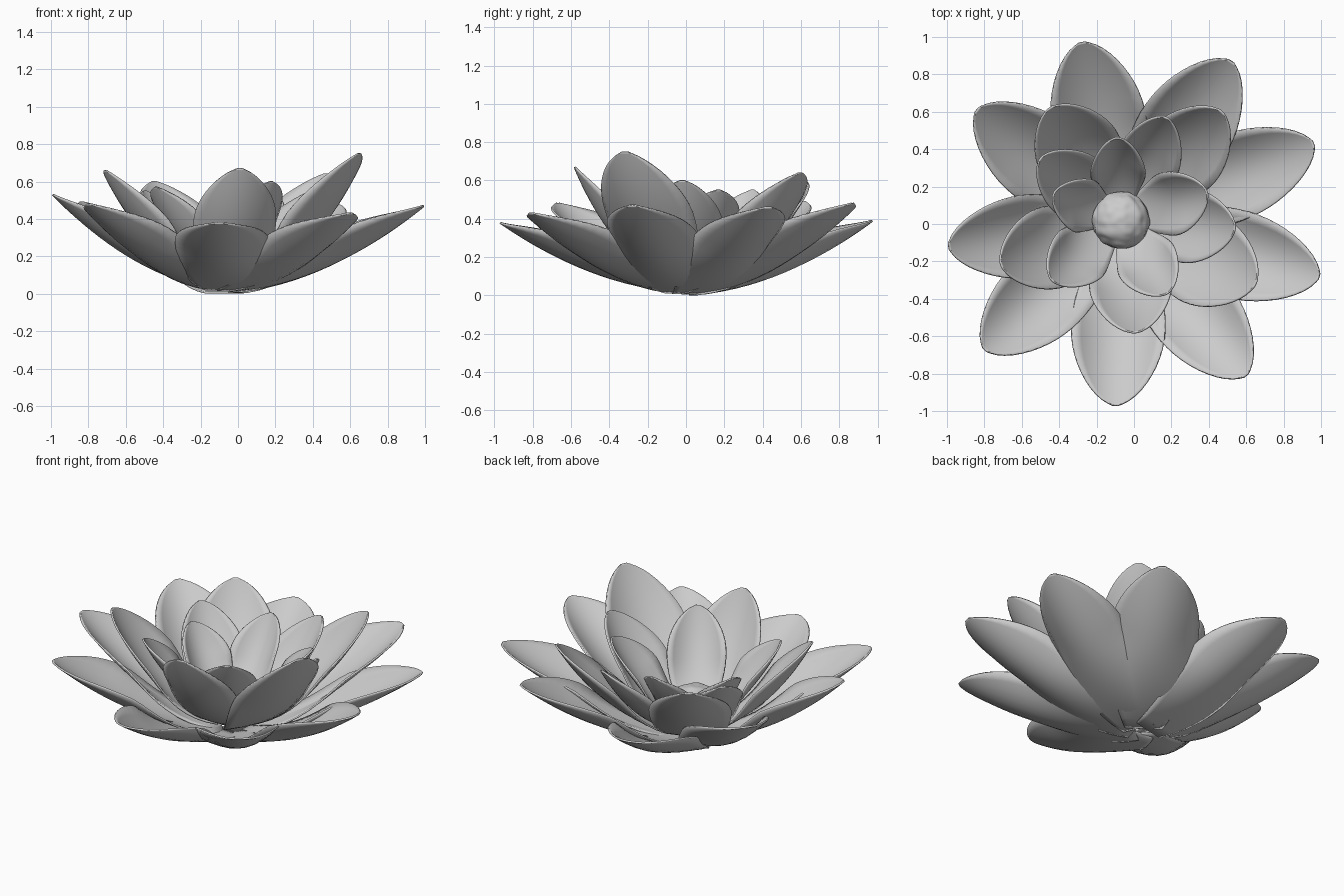
import bpy, math
from mathutils import Vector, noise

if "Cube" in bpy.data.objects:
    bpy.data.objects.remove(bpy.data.objects["Cube"])

ROWS, COLS = 20, 10


def width_at(t, root):
    # narrower base, widest past the middle, rounded tip
    if t < 0.6:
        return root + (1 - root) * math.sin(math.pi / 2 * t / 0.6)
    return max(0.012, 1 - ((t - 0.6) / 0.4) ** 2.2) ** 0.62


def finish(obj):
    bpy.ops.object.select_all(action='DESELECT')
    obj.select_set(True)
    bpy.context.view_layer.objects.active = obj
    bpy.ops.object.shade_smooth_by_angle(angle=math.radians(50))


def petal(name, base, tip, width, cup, reach, rise, root):
    base, tip = Vector(base), Vector(tip)
    flat = Vector((tip.x - base.x, tip.y - base.y, 0))
    side = Vector((0, 0, 1)).cross(flat.normalized())
    ctrl = base + flat * reach + Vector((0, 0, (tip.z - base.z) * rise))
    verts, faces = [], []
    for i in range(ROWS + 1):
        t = 1 - (1 - i / ROWS) ** 1.6
        p = base * (1 - t) ** 2 + ctrl * (2 * t * (1 - t)) + tip * t * t
        tangent = ((ctrl - base) * (1 - t) + (tip - ctrl) * t).normalized()
        normal = tangent.cross(side)
        w = width_at(t, root) * width / 2
        lift = cup * min(1, t / 0.6)
        for j in range(COLS + 1):
            s = 2 * j / COLS - 1
            verts.append(p + side * s * w + normal * lift * (s * w * 2 / width) ** 2)
    n = COLS + 1
    for i in range(ROWS):
        for j in range(COLS):
            a = i * n + j
            faces.append((a, a + n, a + n + 1, a + 1))
    mesh = bpy.data.meshes.new(name)
    mesh.from_pydata(verts, [], faces)
    obj = bpy.data.objects.new(name, mesh)
    bpy.context.collection.objects.link(obj)
    solid = obj.modifiers.new("thickness", 'SOLIDIFY')
    solid.thickness = 0.01
    solid.offset = 0
    finish(obj)


# outer ring: low, long petals (tip x, y, z, width)
outer = [(-0.28, 0.97, 0.39, 0.50), (0.52, 0.87, 0.48, 0.50), (0.96, 0.43, 0.46, 0.46),
         (0.99, -0.28, 0.47, 0.47), (0.60, -0.81, 0.43, 0.47), (-0.10, -0.97, 0.38, 0.50),
         (-0.80, -0.67, 0.48, 0.46), (-0.99, -0.12, 0.53, 0.44), (-0.84, 0.61, 0.49, 0.47)]
for k, (x, y, z, w) in enumerate(outer):
    petal(f"outer_petal_{k}", (-0.06 + 0.04 * x, 0.04 * y, 0.006 + 0.003 * k),
          (x, y, z), w, 0.12, 0.5, 0.1, 0.42)

# middle ring: steeper petals
middle = [(-0.45, 0.62, 0.60, 0.46), (0.17, 0.57, 0.55, 0.34), (0.47, 0.60, 0.64, 0.44),
          (0.54, -0.02, 0.60, 0.40), (0.65, -0.32, 0.75, 0.50), (0.01, -0.58, 0.67, 0.44),
          (-0.71, -0.22, 0.66, 0.44), (-0.50, 0.35, 0.55, 0.36)]
for k, (x, y, z, w) in enumerate(middle):
    petal(f"middle_petal_{k}", (-0.05 + 0.08 * x, 0.01 + 0.08 * y, 0.05 + 0.002 * k),
          (x, y, z), w, 0.09, 0.6, 0.16, 0.38)

# inner ring: short cupped petals around the pod
inner = [(-0.09, 0.46, 0.54, 0.29), (-0.43, 0.16, 0.51, 0.29), (-0.44, -0.30, 0.57, 0.33),
         (0.18, -0.37, 0.60, 0.33), (0.39, 0.17, 0.55, 0.34)]
for k, (x, y, z, w) in enumerate(inner):
    petal(f"inner_petal_{k}", (-0.07 + 0.12 * x, 0.02 + 0.12 * y, 0.11),
          (x, y, z), w, 0.08, 0.6, 0.26, 0.38)

# bumpy seed pod in the middle
bpy.ops.mesh.primitive_ico_sphere_add(subdivisions=5, radius=0.152, location=(-0.07, 0.02, 0.19))
pod = bpy.context.object
pod.name = "seed_pod"
for v in pod.data.vertices:
    v.co *= 1 + 0.05 * noise.noise(v.co * 22)
    v.co.z *= 0.8
finish(pod)
